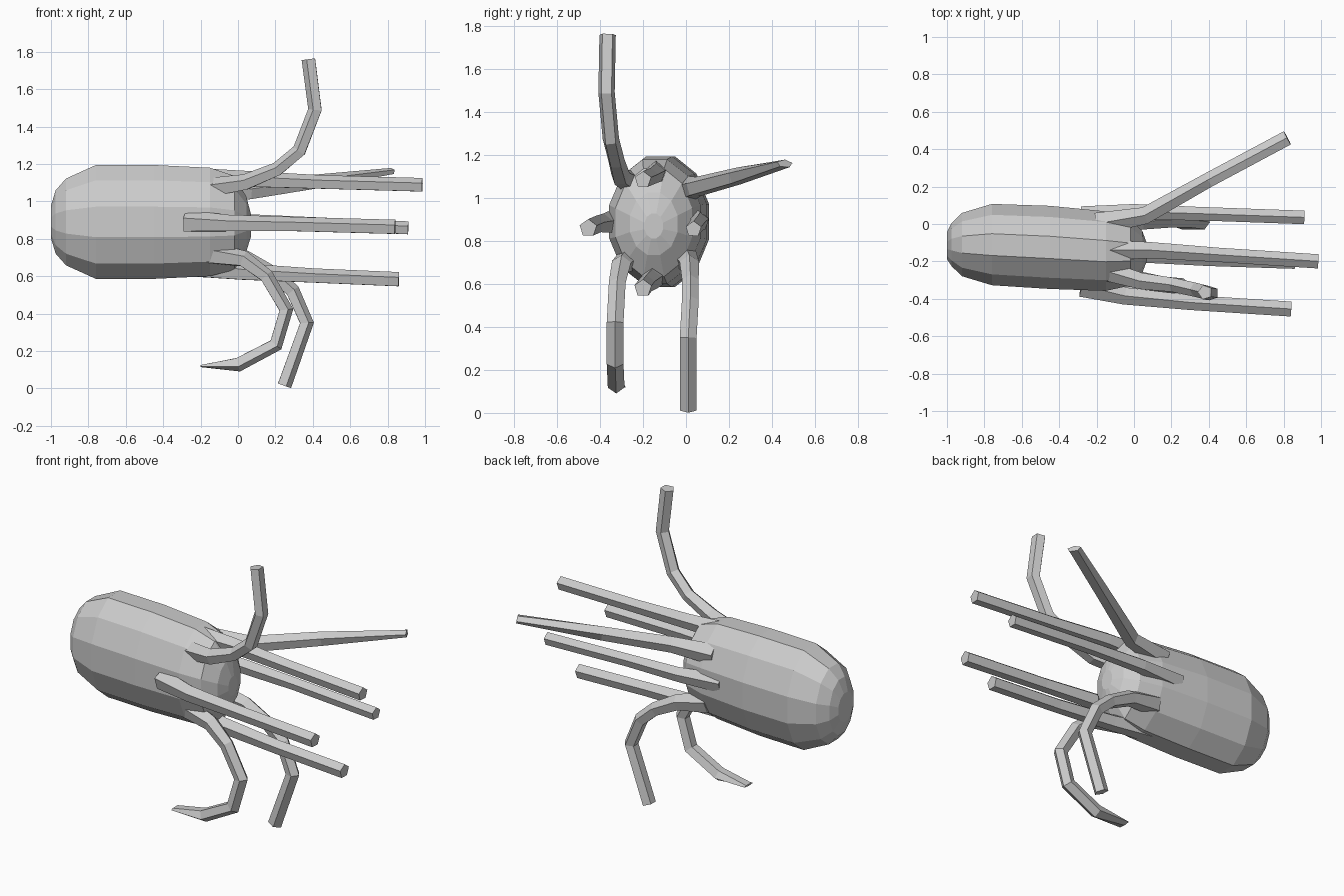
import bpy, bmesh
from math import cos, sin, pi
from mathutils import Vector


def skin(name, rings):
    """Bridge equal-sized rings of points into a closed flat-shaded mesh."""
    bm = bmesh.new()
    loops = [[bm.verts.new(p) for p in r] for r in rings]
    n = len(loops[0])
    for a, b in zip(loops, loops[1:]):
        for i in range(n):
            j = (i + 1) % n
            bm.faces.new((a[i], a[j], b[j], b[i]))
    for end in (loops[0], loops[-1]):
        bm.faces.new(end)
    bmesh.ops.recalc_face_normals(bm, faces=bm.faces)
    me = bpy.data.meshes.new(name)
    bm.to_mesh(me)
    bm.free()
    ob = bpy.data.objects.new(name, me)
    bpy.context.collection.objects.link(ob)
    return ob


# Mantle: oval rings along x (x, y centre, z centre, y radius, z radius)
profile = [(-1.0, -0.115, 0.89, 0.075, 0.09), (-0.975, -0.11, 0.89, 0.12, 0.175),
           (-0.92, -0.11, 0.89, 0.175, 0.24), (-0.76, -0.11, 0.89, 0.225, 0.315),
           (-0.45, -0.125, 0.89, 0.23, 0.315), (-0.15, -0.145, 0.89, 0.22, 0.30),
           (-0.02, -0.15, 0.885, 0.185, 0.26), (0.045, -0.15, 0.88, 0.115, 0.15),
           (0.07, -0.15, 0.87, 0.045, 0.06)]
SIDES = 12
skin("mantle", [[(x, cy + ry * cos(2 * pi * (i + .5) / SIDES), cz + rz * sin(2 * pi * (i + .5) / SIDES))
                 for i in range(SIDES)] for x, cy, cz, ry, rz in profile])


def arm(name, path, r=0.042, base=1.5, flat=1.0):
    """Five-sided tube along a path, flared at the root; flat squashes the tip."""
    pts = [Vector(p) for p in path]
    rings = []
    last = len(pts) - 1
    for k, p in enumerate(pts):
        d0 = (pts[k] - pts[max(k - 1, 0)]).normalized()
        d1 = (pts[min(k + 1, last)] - pts[k]).normalized()
        t = (d0 + d1).normalized()
        ref = Vector((0, 1, 0))
        side = (ref - t * ref.dot(t)).normalized()
        up = t.cross(side)
        rad = r * (base if k == 0 else 1.15 if k == 1 else 1.0)
        squash = flat if k == last else 1.0
        rings.append([p + side * rad * cos(2 * pi * i / 5 + .3)
                      + up * rad * squash * sin(2 * pi * i / 5 + .3) for i in range(5)])
    skin(name, rings)


# Straight trailing arms
arm("top_arm", [(-0.25, -0.14, 1.12), (0.08, -0.14, 1.115), (0.45, -0.165, 1.10), (0.985, -0.2, 1.085)], 0.04)
arm("front_arm", [(-0.28, -0.33, 0.89), (-0.05, -0.385, 0.88), (0.3, -0.42, 0.875), (0.84, -0.455, 0.86)])
arm("back_arm", [(-0.28, 0.04, 0.9), (0.0, 0.065, 0.89), (0.35, 0.055, 0.88), (0.91, 0.035, 0.855)], 0.038)
arm("bottom_arm", [(-0.25, -0.14, 0.65), (0.03, -0.16, 0.62), (0.4, -0.185, 0.6), (0.86, -0.2, 0.58)], 0.042)

# Splayed arm at the back
arm("splayed_arm", [(-0.2, 0.0, 1.04), (0.06, 0.045, 1.05), (0.4, 0.235, 1.10), (0.82, 0.46, 1.16)], 0.042, 1.5, 0.45)

# Curling arms
arm("raised_arm", [(-0.15, -0.25, 1.07), (0.04, -0.305, 1.10), (0.21, -0.325, 1.17), (0.33, -0.35, 1.27),
                   (0.415, -0.37, 1.49), (0.38, -0.365, 1.76)], 0.04, 1.4)
arm("curled_arm", [(-0.15, -0.26, 0.72), (0.03, -0.30, 0.69), (0.15, -0.32, 0.6), (0.255, -0.33, 0.42),
                   (0.2, -0.33, 0.235), (0.0, -0.325, 0.13), (-0.2, -0.32, 0.12)], 0.041, 1.5, 0.15)
arm("lowered_arm", [(-0.15, -0.01, 0.73), (0.04, 0.015, 0.69), (0.19, 0.02, 0.61), (0.29, 0.02, 0.52),
                    (0.365, 0.01, 0.35), (0.245, 0.01, 0.015)], 0.041, 1.5)
